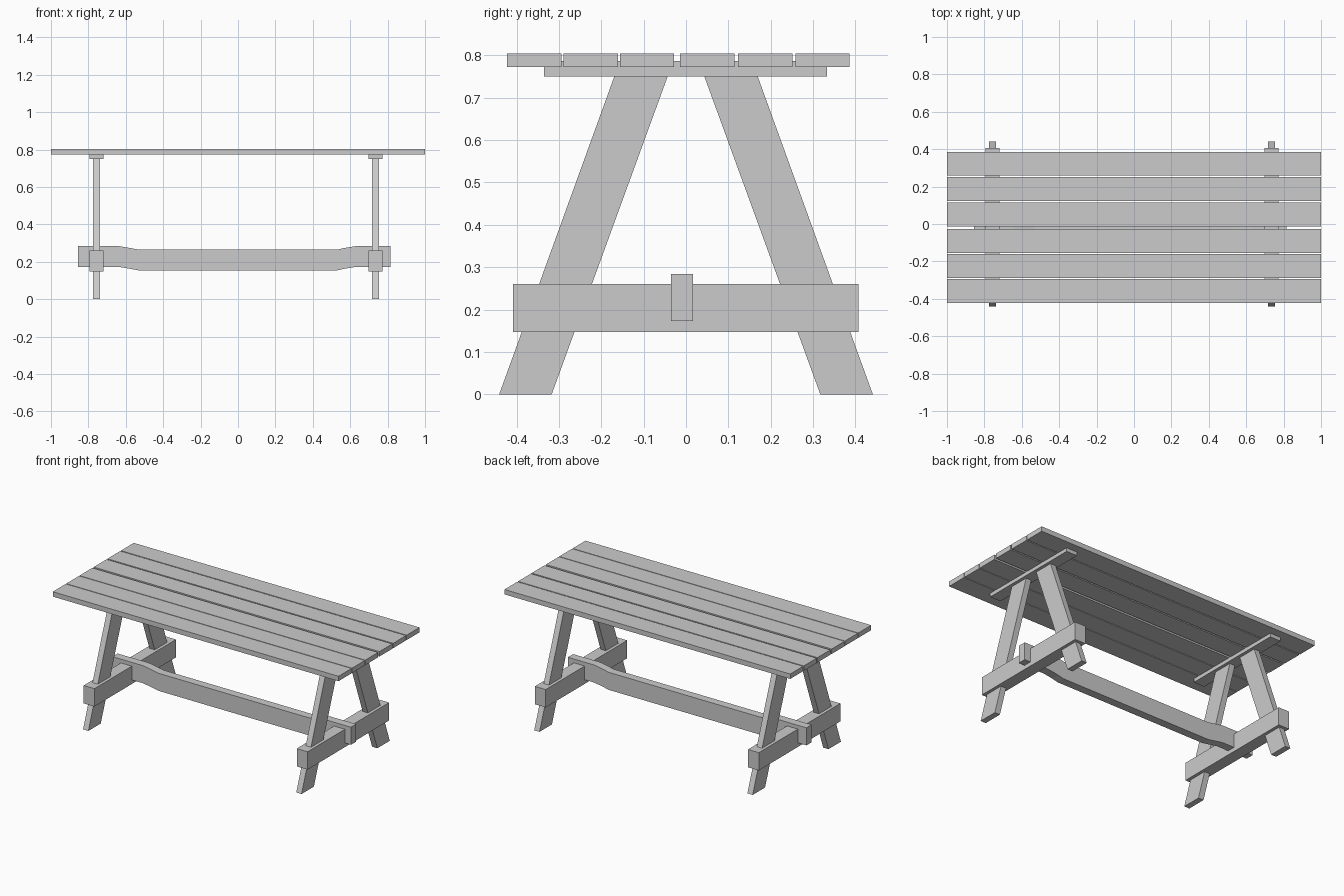
import bpy

if "Cube" in bpy.data.objects:
    bpy.data.objects.remove(bpy.data.objects["Cube"])


def prism(name, pts, axis, lo, hi):
    """Extrude a 2D profile along x (pts are y,z) or y (pts are x,z)."""
    def place(p, d):
        return (d, p[0], p[1]) if axis == 'x' else (p[0], d, p[1])
    n = len(pts)
    verts = [place(p, lo) for p in pts] + [place(p, hi) for p in pts]
    faces = [tuple(range(n)), tuple(range(2 * n - 1, n - 1, -1))]
    faces += [(i, i + n, (i + 1) % n + n, (i + 1) % n) for i in range(n)]
    # x extrusion has the opposite handedness to y extrusion
    if axis == 'x':
        faces = [f[::-1] for f in faces]
    mesh = bpy.data.meshes.new(name)
    mesh.from_pydata(verts, [], faces)
    mesh.update()
    obj = bpy.data.objects.new(name, mesh)
    bpy.context.collection.objects.link(obj)
    return obj


def box(name, x0, x1, y0, y1, z0, z1):
    return prism(name, [(y0, z0), (y1, z0), (y1, z1), (y0, z1)], 'x', x0, x1)


# Tabletop planks
planks = [(-0.423, -0.294), (-0.289, -0.161), (-0.156, -0.028),
          (-0.014, 0.114), (0.123, 0.251), (0.258, 0.386)]
for i, (y0, y1) in enumerate(planks):
    box(f"tabletop_plank_{i + 1}", -1, 1, y0, y1, 0.773, 0.804)

# End trestles: top cleat, cross rail and two splayed legs
for side, x in (("left", -0.757), ("right", 0.735)):
    box(f"{side}_top_cleat", x - 0.038, x + 0.038, -0.335, 0.333, 0.75, 0.787)
    box(f"{side}_cross_rail", x - 0.038, x + 0.038, -0.408, 0.407, 0.147, 0.26)
    for end, s in (("front", -1), ("back", 1)):
        leg = [(s * 0.317, 0), (s * 0.441, 0), (s * 0.169, 0.751), (s * 0.043, 0.751)]
        if s < 0:
            leg.reverse()
        prism(f"{side}_{end}_leg", leg, 'x', x - 0.0185, x + 0.0185)

# Long stretcher with dropped middle, passing through both cross rails
line = [(-0.855, 0.284), (-0.64, 0.284), (-0.59, 0.276), (-0.53, 0.265),
        (0.53, 0.265), (0.57, 0.274), (0.63, 0.284), (0.815, 0.284)]
outline = [(x, z - 0.111) for x, z in line] + line[::-1]
prism("long_stretcher", outline, 'y', -0.035, 0.017)

# Consistent outward normals
import bmesh
for obj in bpy.data.objects:
    bm = bmesh.new()
    bm.from_mesh(obj.data)
    bmesh.ops.recalc_face_normals(bm, faces=bm.faces)
    bm.to_mesh(obj.data)
    bm.free()
